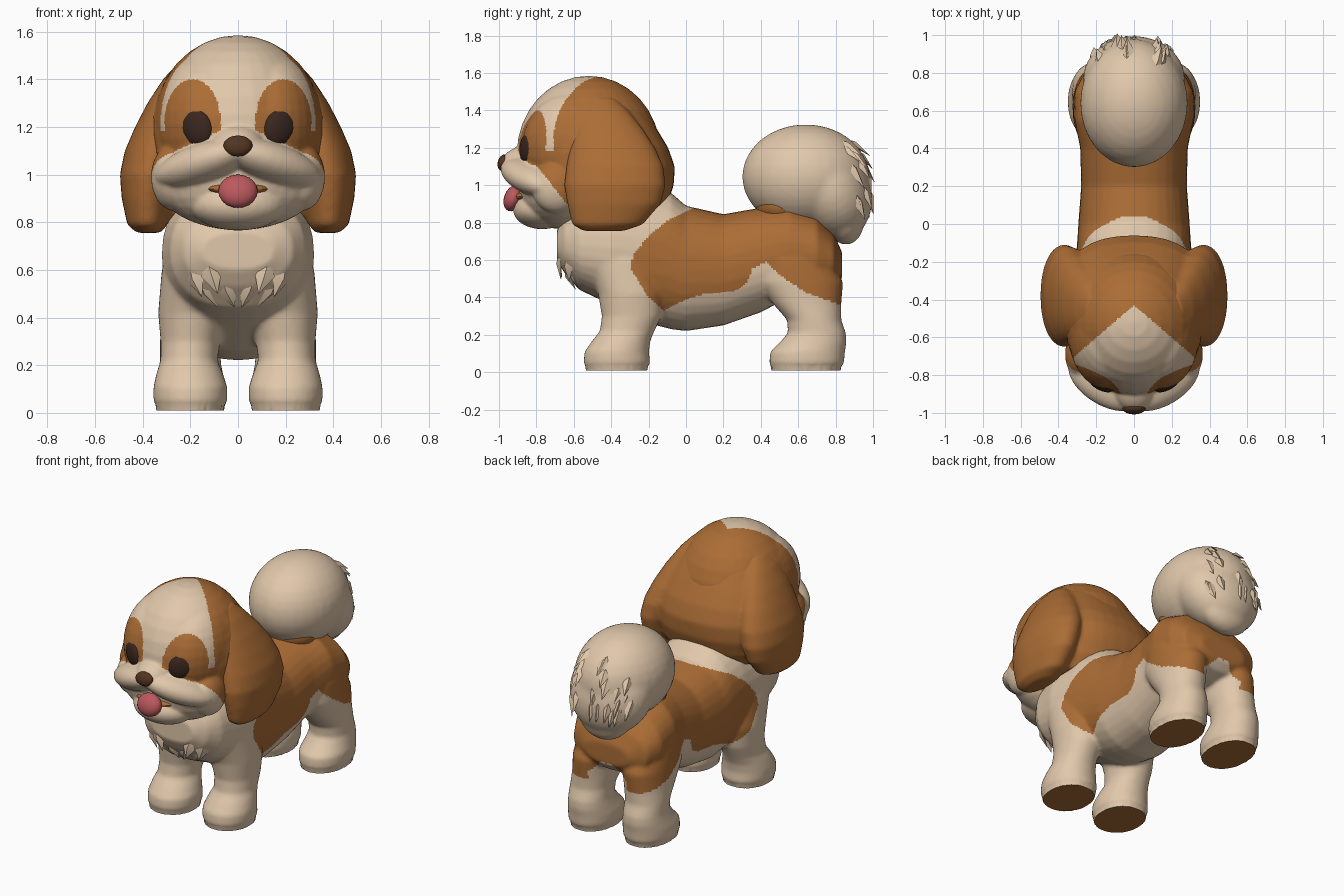
import bpy, bmesh, math, random
from mathutils import Vector, Matrix, Euler

if "Cube" in bpy.data.objects:
    bpy.data.objects.remove(bpy.data.objects["Cube"])
random.seed(4)


def material(name, rgb):
    m = bpy.data.materials.new(name)
    m.use_nodes = True
    m.diffuse_color = (*rgb, 1)
    m.node_tree.nodes["Principled BSDF"].inputs["Base Color"].default_value = (*rgb, 1)
    return m


cream = material("cream fur", (0.75, 0.575, 0.405))
brown = material("chestnut fur", (0.41, 0.152, 0.036))
dark = material("dark eye", (0.042, 0.020, 0.013))
nose_mat = material("nose brown", (0.085, 0.035, 0.015))
pink = material("tongue pink", (0.50, 0.10, 0.11))


def blob(bm, centre, radii, rot=(0, 0, 0), seg=32):
    mat = Matrix.LocRotScale(Vector(centre), Euler(rot), Vector(radii))
    bmesh.ops.create_uvsphere(bm, u_segments=seg, v_segments=seg // 2, radius=1, matrix=mat)


def pair(bm, centre, radii, rot=(0, 0, 0)):
    x, y, z = centre
    for s in (1, -1):
        blob(bm, (s * x, y, z), radii, (rot[0], s * rot[1], s * rot[2]))


def loft(bm, rings, along, seg=32, power=0.88):
    """Oval rings (t, a, ra, b, rb): a lies on x, b on the remaining axis."""
    loops = []
    for t, a, ra, b, rb in rings:
        loop = []
        for i in range(seg):
            c, s = math.cos(math.tau * i / seg), math.sin(math.tau * i / seg)
            u = a + ra * math.copysign(abs(c) ** power, c)
            v = b + rb * math.copysign(abs(s) ** power, s)
            loop.append(bm.verts.new((u, t, v) if along == "y" else (u, v, t)))
        loops.append(loop)
    for p, q in zip(loops, loops[1:]):
        for i in range(seg):
            j = (i + 1) % seg
            bm.faces.new((p[i], p[j], q[j], q[i]))
    bm.faces.new(loops[0])
    bm.faces.new(loops[-1])


def finish(name, bm, mats, fuse=0, rounds=6, rule=None, floor=None, angle=60):
    """Turn a bmesh into an object; optionally fuse its shells and paint by rule."""
    bmesh.ops.recalc_face_normals(bm, faces=bm.faces)
    me = bpy.data.meshes.new(name)
    bm.to_mesh(me)
    bm.free()
    ob = bpy.data.objects.new(name, me)
    bpy.context.collection.objects.link(ob)
    if fuse:
        r = ob.modifiers.new("fuse", "REMESH")
        r.mode, r.voxel_size = "VOXEL", fuse
        s = ob.modifiers.new("soften", "SMOOTH")
        s.factor, s.iterations = 0.5, rounds
        graph = bpy.context.evaluated_depsgraph_get()
        me = bpy.data.meshes.new_from_object(ob.evaluated_get(graph))
        me.name = name
        ob.modifiers.clear()
        ob.data = me
    if floor is not None:
        for v in me.vertices:
            if v.co.z < floor + 0.02:
                v.co.z = floor
    me.materials.clear()
    for m in mats:
        me.materials.append(m)
    if rule:
        for p in me.polygons:
            p.material_index = rule(abs(p.center.x), p.center.y, p.center.z)
    bpy.ops.object.select_all(action="DESELECT")
    ob.select_set(True)
    bpy.context.view_layer.objects.active = ob
    bpy.ops.object.shade_smooth_by_angle(angle=math.radians(angle))
    return ob


def curve(points, t):
    for (a, u), (b, v) in zip(points, points[1:]):
        if a <= t <= b:
            return u + (v - u) * (t - a) / (b - a)
    return points[0][1] if t < points[0][0] else points[-1][1]


# Torso: (y, bottom, top, half width)
torso = [(-.69, .6, .76, .15), (-.65, .53, .84, .23), (-.57, .44, .92, .285), (-.4, .36, .97, .32),
         (-.2, .26, 1.0, .31), (-.08, .23, .96, .30), (.0, .22, .89, .295), (.2, .25, .845, .28),
         (.4, .32, .88, .285), (.55, .40, .90, .315), (.7, .42, .84, .315), (.79, .45, .74, .27),
         (.835, .5, .64, .16)]
# Legs: (z, x, half width, y, half depth)
front_leg = [(0, .2, .13, -.37, .15), (.05, .2, .155, -.37, .178), (.11, .2, .155, -.37, .172),
             (.17, .203, .138, -.345, .155), (.22, .205, .12, -.315, .146), (.3, .2, .125, -.29, .16),
             (.42, .19, .145, -.29, .18), (.6, .17, .15, -.34, .2), (.7, .16, .12, -.36, .17)]
hind_leg = [(0, .2, .12, .64, .17), (.05, .2, .15, .645, .2), (.11, .2, .15, .65, .2),
            (.16, .2, .138, .68, .178), (.21, .2, .128, .7, .155), (.28, .2, .128, .685, .145),
            (.36, .19, .135, .65, .18), (.48, .18, .145, .61, .23), (.6, .17, .15, .585, .2),
            (.72, .14, .14, .58, .14)]
low_edge = [(-.3, .56), (-.2, .4), (-.12, .33), (0, .39), (.1, .42), (.25, .43), (.32, .47),
            (.36, .56), (.43, .59), (.5, .52), (.65, .42), (.83, .36)]
high_edge = [(-.3, .56), (-.28, .63), (-.2, .73), (-.1, .81), (0, .86), (.05, .882), (.06, 2)]


def coat(x, y, z):
    if z < 0.0101:
        return 1
    low = curve(low_edge, y)
    if y > 0.5 and x < 0.14:
        low = max(low, 0.52 - abs(x - 0.02) * 0.9)
    return int(y > -0.295 and low < z < curve(high_edge, y))


bm = bmesh.new()
loft(bm, [(y, 0, w, (lo + hi) / 2, (hi - lo) / 2) for y, lo, hi, w in torso], "y")
for s in (1, -1):
    for leg in (front_leg, hind_leg):
        loft(bm, [(z, s * x, rx, y, ry) for z, x, rx, y, ry in leg], "z", power=0.95)
body = finish("body_and_legs", bm, [cream, brown], 0.0115, 6, coat, 0.01)


# Head: skull, brows, cheeks, chin, nose bridge and sloping lips
def mask(x, y, z):
    muzzle_top = 1.215 - 0.44 * x
    if z < muzzle_top:
        return int(y > -0.62 - (z - 0.88) * 0.8)
    if z > 1.05 and y > -0.43 - 0.86 * x:
        return 1
    patch = ((x - 0.19) / 0.118) ** 2 + ((z - 1.22) / 0.18) ** 2 < 1
    return int(patch or (x > 0.2 and z < 1.18))


bm = bmesh.new()
blob(bm, (0, -.52, 1.17), (.368, .385, .415))
pair(bm, (.14, -.57, 1.21), (.21, .305, .3))
blob(bm, (0, -.68, .985), (.355, .215, .218))
pair(bm, (.272, -.69, .99), (.093, .135, .14))
blob(bm, (0, -.77, .87), (.2, .155, .105))
blob(bm, (0, -.87, 1.125), (.11, .125, .085), (.25, 0, 0))
pair(bm, (.15, -.835, 1.045), (.23, .125, .085), (0, .3, .55))
finish("head", bm, [cream, brown], 0.0095, 6, mask)

# Long ears flowing into the hair at the back of the head
hair = [(.82, 0, .31, -.33, .17), (.9, 0, .35, -.33, .23), (1.0, 0, .37, -.33, .265),
        (1.1, 0, .37, -.34, .28), (1.2, 0, .355, -.36, .265), (1.3, 0, .32, -.4, .245),
        (1.4, 0, .27, -.44, .22), (1.5, 0, .16, -.47, .14)]
ear = [(.755, .375, .05, -.44, .11), (.79, .38, .085, -.42, .19), (.9, .38, .108, -.385, .25),
       (1.0, .37, .126, -.38, .272), (1.1, .345, .13, -.38, .26), (1.2, .318, .114, -.395, .23),
       (1.3, .285, .095, -.42, .19), (1.4, .245, .07, -.45, .14), (1.47, .2, .05, -.46, .08)]
bm = bmesh.new()
loft(bm, hair, "z", power=0.85)
for s in (1, -1):
    loft(bm, [(z, s * x, rx, y, ry) for z, x, rx, y, ry in ear], "z", power=0.95)
finish("ears_and_back_hair", bm, [brown], 0.0125, 9)

# Eyes
for s, side in ((1, "left"), (-1, "right")):
    bm = bmesh.new()
    blob(bm, (s * .172, -.847, 1.197), (.07, .035, .082), (0, s * .45, s * .45), 20)
    finish(side + "_eye", bm, [dark])

# Nose, mouth and tongue
bm = bmesh.new()
blob(bm, (0, -.977, 1.12), (.062, .03, .045), (-.25, 0, 0), 16)
finish("nose", bm, [nose_mat])
bm = bmesh.new()
blob(bm, (0, -.865, .94), (.13, .055, .025), seg=16)
finish("mouth", bm, [brown])
bm = bmesh.new()
blob(bm, (0, -.925, .93), (.083, .048, .072), (-.35, 0, 0), 20)
finish("tongue", bm, [pink])

# Tail puff and the root beneath it
bm = bmesh.new()
blob(bm, (0, .64, 1.045), (.285, .34, .28))
blob(bm, (0, .77, .98), (.27, .21, .28), (.45, 0, 0))
blob(bm, (0, .84, .84), (.18, .11, .16), (.2, 0, 0))
tail = finish("tail_puff", bm, [cream], 0.016, 6)
bm = bmesh.new()
blob(bm, (0, .51, .89), (.2, .14, .12))
finish("tail_root", bm, [brown])


def tuft(bm, base, origin, direction, flow, length, width):
    """Flat pointed lock lying where a ray from inside the base leaves its surface."""
    hit, root, n, _ = base.ray_cast(Vector(origin), Vector(direction))
    d = (Vector(flow) - n * n.dot(Vector(flow))).normalized()
    side = d.cross(n).normalized()
    mid = root + d * length * 0.4
    a, b, top, c = [bm.verts.new(p) for p in (root - n * 0.015, mid + side * width - n * 0.015,
                                              mid + n * 0.008, mid - side * width - n * 0.015)]
    tip = bm.verts.new(root + d * length - n * 0.012)
    for f in ((a, b, top), (a, top, c), (b, tip, top), (top, tip, c), (a, c, tip), (a, tip, b)):
        bm.faces.new(f)


# Locks sweeping back over the tail
bm = bmesh.new()
for i in range(24):
    yaw, pitch = random.uniform(-1.0, 1.0), random.uniform(-0.2, 1.1)
    out = (math.sin(yaw) * math.cos(pitch), math.cos(yaw) * math.cos(pitch), math.sin(pitch))
    tuft(bm, tail, (0, .7, 1.0), out, (0, .55, -1), random.uniform(.14, .19),
         random.uniform(.025, .04))
finish("tail_locks", bm, [cream], angle=40)

# Locks hanging on the chest
bm = bmesh.new()
for s in (1, -1):
    for x, z in ((.13, .64), (.21, .62), (.17, .55), (.07, .56)):
        tuft(bm, body, (s * x, -.3, z), (0, -1, 0), (-s * .3, 0, -1), .15, .045)
finish("chest_locks", bm, [cream], angle=40)
